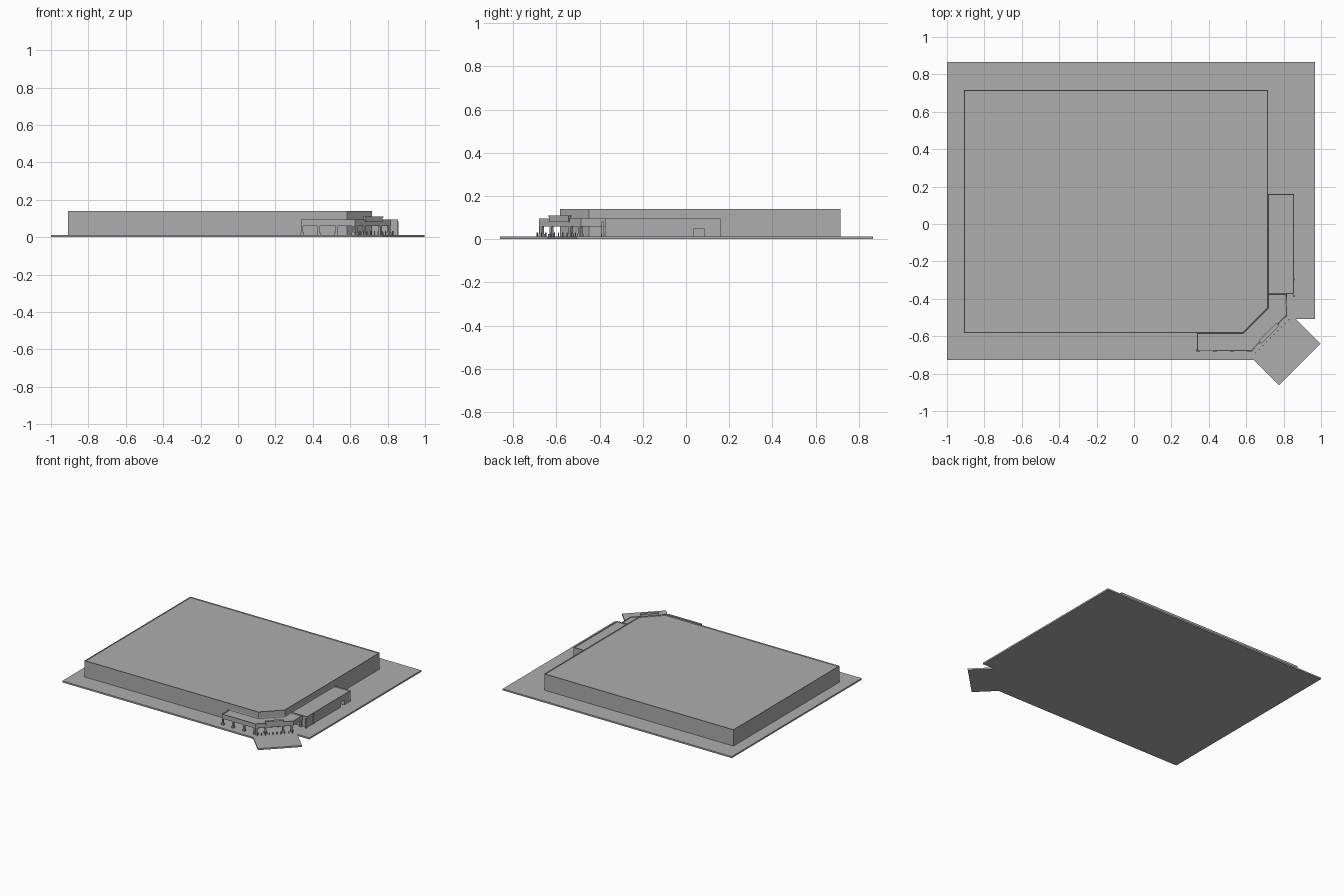
import bpy, bmesh, math
from mathutils import Vector, Matrix

if "Cube" in bpy.data.objects:
    bpy.data.objects.remove(bpy.data.objects["Cube"])

grey = bpy.data.materials.new("concrete_grey")
grey.diffuse_color = (0.42, 0.42, 0.42, 1)
grey.use_nodes = True
grey.node_tree.nodes["Principled BSDF"].inputs["Base Color"].default_value = grey.diffuse_color

SLAB = 0.012      # top of paving
BEAM = 0.06       # underside of arcade band
LOW = 0.095       # top of low wings
HIGH = 0.139      # top of main hall


def finish(bm, name):
    bmesh.ops.recalc_face_normals(bm, faces=bm.faces)
    mesh = bpy.data.meshes.new(name)
    bm.to_mesh(mesh)
    bm.free()
    mesh.materials.append(grey)
    ob = bpy.data.objects.new(name, mesh)
    bpy.context.collection.objects.link(ob)
    return ob


def prism(name, pts, z0, z1, parapet=0.0):
    """Extruded outline; parapet sinks the roof behind a thin rim."""
    bm = bmesh.new()
    base = bm.faces.new([bm.verts.new((x, y, z0)) for x, y in pts])
    ext = bmesh.ops.extrude_face_region(bm, geom=[base], use_keep_orig=True)["geom"]
    bmesh.ops.translate(bm, vec=(0, 0, z1 - z0),
                        verts=[g for g in ext if isinstance(g, bmesh.types.BMVert)])
    bmesh.ops.recalc_face_normals(bm, faces=bm.faces)
    if parapet:
        top = max(bm.faces, key=lambda f: f.calc_center_median().z)
        bmesh.ops.inset_region(bm, faces=[top], thickness=0.003)
        bmesh.ops.translate(bm, vec=(0, 0, -parapet), verts=top.verts)
    return finish(bm, name)


def box(name, cx, cy, z0, z1, sx, sy, angle=0.0):
    bm = bmesh.new()
    mat = (Matrix.Translation((cx, cy, (z0 + z1) / 2)) @ Matrix.Rotation(angle, 4, 'Z')
           @ Matrix.Diagonal((sx, sy, z1 - z0, 1)))
    bmesh.ops.create_cube(bm, size=1, matrix=mat)
    return finish(bm, name)


def pier(name, cx, cy, angle=0.0, w=0.011):
    box(name + "_shaft", cx, cy, SLAB, BEAM + 0.002, w, w, angle)
    box(name + "_base", cx, cy, SLAB, 0.024, w + 0.008, w + 0.008, angle)


# Paving with the angled entrance apron
prism("paving", [(-1, -0.727), (0.64, -0.727), (0.775, -0.862), (0.998, -0.64),
                 (0.866, -0.508), (0.968, -0.508), (0.968, 0.866), (-1, 0.866)], 0, SLAB)

# Main hall with chamfered entrance corner
prism("main_hall", [(-0.909, -0.583), (0.583, -0.583), (0.716, -0.449),
                    (0.716, 0.716), (-0.909, 0.716)], SLAB, HIGH, 0.007)

# Arcade band wrapping the corner
A, B = Vector((0.626, -0.68)), Vector((0.818, -0.487))
prism("arcade_canopy", [(0.337, -0.583), (0.337, -0.68), A, B, (0.815, -0.375),
                        (0.716, -0.375), (0.716, -0.449), (0.583, -0.583)],
      BEAM, LOW, 0.007)

# Side wing with a recessed doorway notched into its outer wall
X0, X1 = 0.716, 0.855
prism("side_wing_front", [(X0, -0.375), (X1, -0.375), (X1, 0.037), (X0, 0.037)], SLAB, 0.05)
prism("side_wing_back", [(X0, 0.083), (X1, 0.083), (X1, 0.16), (X0, 0.16)], SLAB, 0.05)
prism("doorway_back", [(X0, 0.037), (0.80, 0.037), (0.80, 0.083), (X0, 0.083)], SLAB, 0.05)
prism("side_wing_top", [(X0, -0.375), (X1, -0.375), (X1, 0.16), (X0, 0.16)], 0.05, LOW, 0.007)
for i, y in enumerate((-0.385, -0.295)):
    box(f"wing_pilaster_{i}", X1, y, SLAB, LOW - 0.012, 0.008, 0.012)

# Front arcade piers
for i, x in enumerate((0.343, 0.431, 0.526, 0.616)):
    pier(f"front_pier_{i}", x, -0.674)

# Angled entrance piers
d = (B - A).normalized()
out = Vector((d.y, -d.x))
for i, t in enumerate((0.04, 0.27, 0.73, 0.96)):
    p = A.lerp(B, t) - out * 0.007
    pier(f"entrance_pier_{i}", p.x, p.y, math.pi / 4, 0.014)
pier("side_pier", 0.808, -0.385)

# Raised entrance panel over the doors
mid = A.lerp(B, 0.5)
box("entrance_panel", mid.x, mid.y, 0.08, 0.105, 0.125, 0.016, math.pi / 4)
box("entrance_panel_cap", mid.x, mid.y, 0.105, 0.111, 0.133, 0.022, math.pi / 4)

# Row of bollards in front of the entrance
for i in range(10):
    p = A.lerp(B, 0.04 + 0.92 * i / 9) + out * 0.024
    bm = bmesh.new()
    bmesh.ops.create_cone(bm, cap_ends=True, segments=8, radius1=0.003, radius2=0.003,
                          depth=0.02, matrix=Matrix.Translation((p.x, p.y, SLAB + 0.01)))
    finish(bm, f"bollard_{i}")
